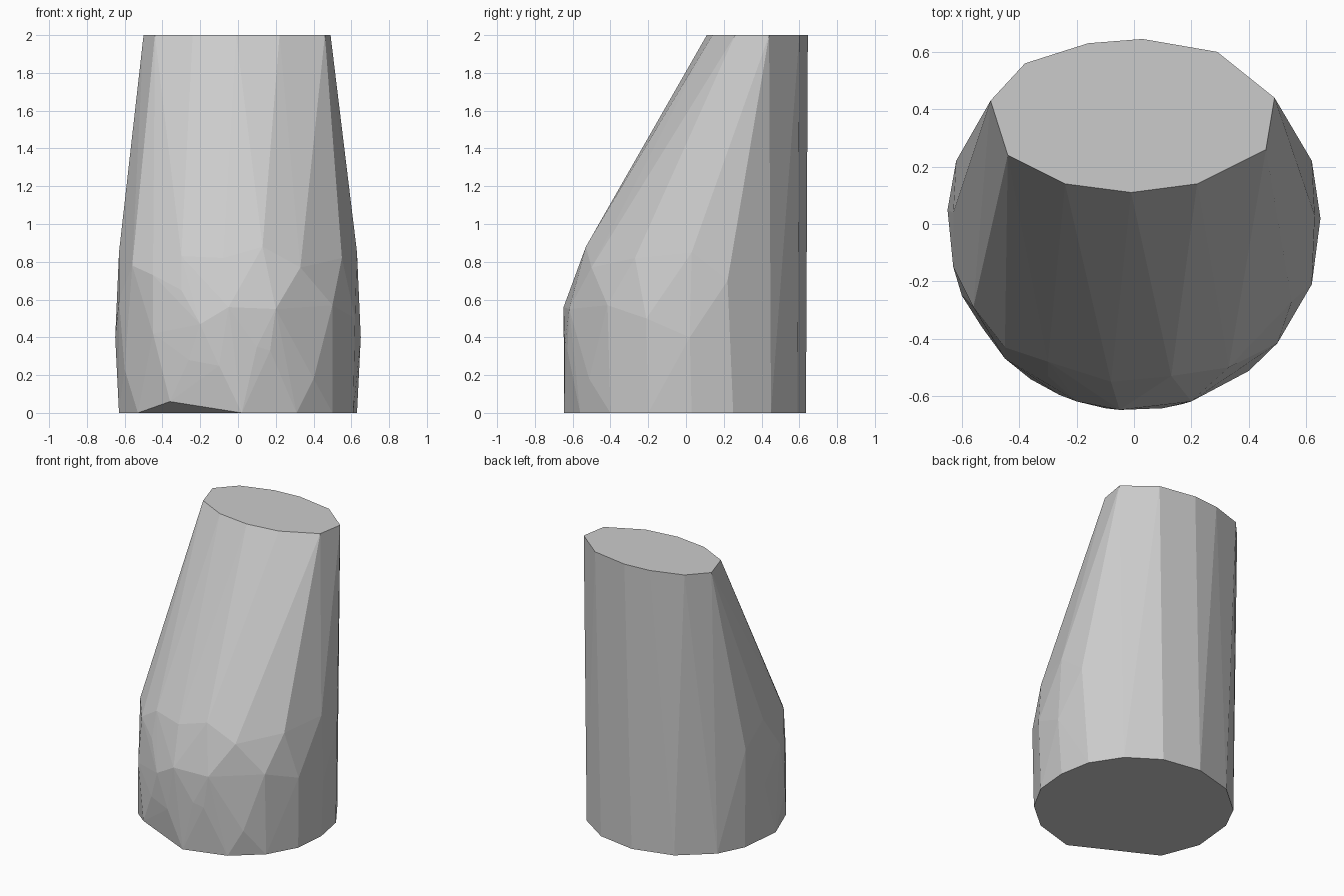
import bpy
import bmesh
from math import sqrt, radians

default_cube = bpy.data.objects.get("Cube")
if default_cube:
    bpy.data.objects.remove(default_cube, do_unlink=True)

BODY_RADIUS = 0.65
HEIGHT = 2


def flat_ring(outline, height):
    """Place a plan outline at one height."""
    return [(x, y, height) for x, y in outline]


def on_front(x, z):
    """Put a point on the rounded front wall of the body."""
    return (x, -sqrt(BODY_RADIUS ** 2 - x ** 2), z)


def make_material(name, colour):
    material = bpy.data.materials.new(name)
    material.use_nodes = True
    material.diffuse_color = colour
    shader = material.node_tree.nodes["Principled BSDF"]
    shader.inputs["Base Color"].default_value = colour
    return material


def hull_object(name, points, material):
    """Wrap points in a faceted convex skin and merge the flat areas."""
    mesh_builder = bmesh.new()
    for point in points:
        mesh_builder.verts.new(point)
    result = bmesh.ops.convex_hull(mesh_builder, input=mesh_builder.verts[:])
    leftovers = set(result["geom_interior"] + result["geom_unused"])
    loose = [item for item in leftovers if isinstance(item, bmesh.types.BMVert)]
    bmesh.ops.delete(mesh_builder, geom=loose, context="VERTS")
    bmesh.ops.dissolve_limit(
        mesh_builder,
        angle_limit=radians(0.5),
        verts=mesh_builder.verts[:],
        edges=mesh_builder.edges[:],
    )
    bmesh.ops.recalc_face_normals(mesh_builder, faces=mesh_builder.faces[:])
    mesh = bpy.data.meshes.new(name)
    mesh_builder.to_mesh(mesh)
    mesh_builder.free()
    mesh.materials.append(material)
    body = bpy.data.objects.new(name, mesh)
    bpy.context.scene.collection.objects.link(body)
    return body


# Flat top, set towards the back
top_outline = [
    (-.5, .43), (-.44, .24), (-.24, .14), (-.01, .11), (.22, .14), (.46, .26),
    (.49, .44), (.29, .6), (.03, .645), (-.16, .63), (-.38, .56),
]

# Flat base with one wide front facet
base_outline = [
    (-.53, -.36), (.02, -.645), (.31, -.56), (.5, -.4), (.61, -.2), (.63, .03),
    (.59, .25), (.46, .45), (.25, .59), (-.02, .635), (-.3, .56), (-.51, .38),
    (-.6, .2), (-.63, -.1),
]

# Chipped facets around the lower front
front_facets = [
    (-.36, .06), (-.26, .28), (-.1, .25), (.17, .33), (.1, .35), (.2, .55),
    (-.05, .56), (-.2, .47), (.4, .18), (.5, .57), (-.45, .42), (-.6, .23),
]

# Shoulder where the wall turns into the long front slope
shoulder = [
    (-.56, -.29, .78), (-.45, -.43, .73), (-.3, -.53, .65), (-.3, -.48, .83),
    (-.08, -.55, .82), (.13, -.53, .88), (.33, -.5, .77), (.55, -.27, .82),
]

# Widest points at the sides
sides = [
    (-.65, .05, .4), (.65, .02, .4), (-.62, .22, .7), (.62, .22, .7),
    (-.63, -.15, .6), (.62, -.21, .5), (.63, .03, .85), (-.63, .04, .85),
]

points = flat_ring(top_outline, HEIGHT) + flat_ring(base_outline, 0)
points += [on_front(x, z) for x, z in front_facets]
points += shoulder + sides

grey = make_material("plain grey", (0.6, 0.6, 0.6, 1))
hull_object("slanted_body", points, grey)
